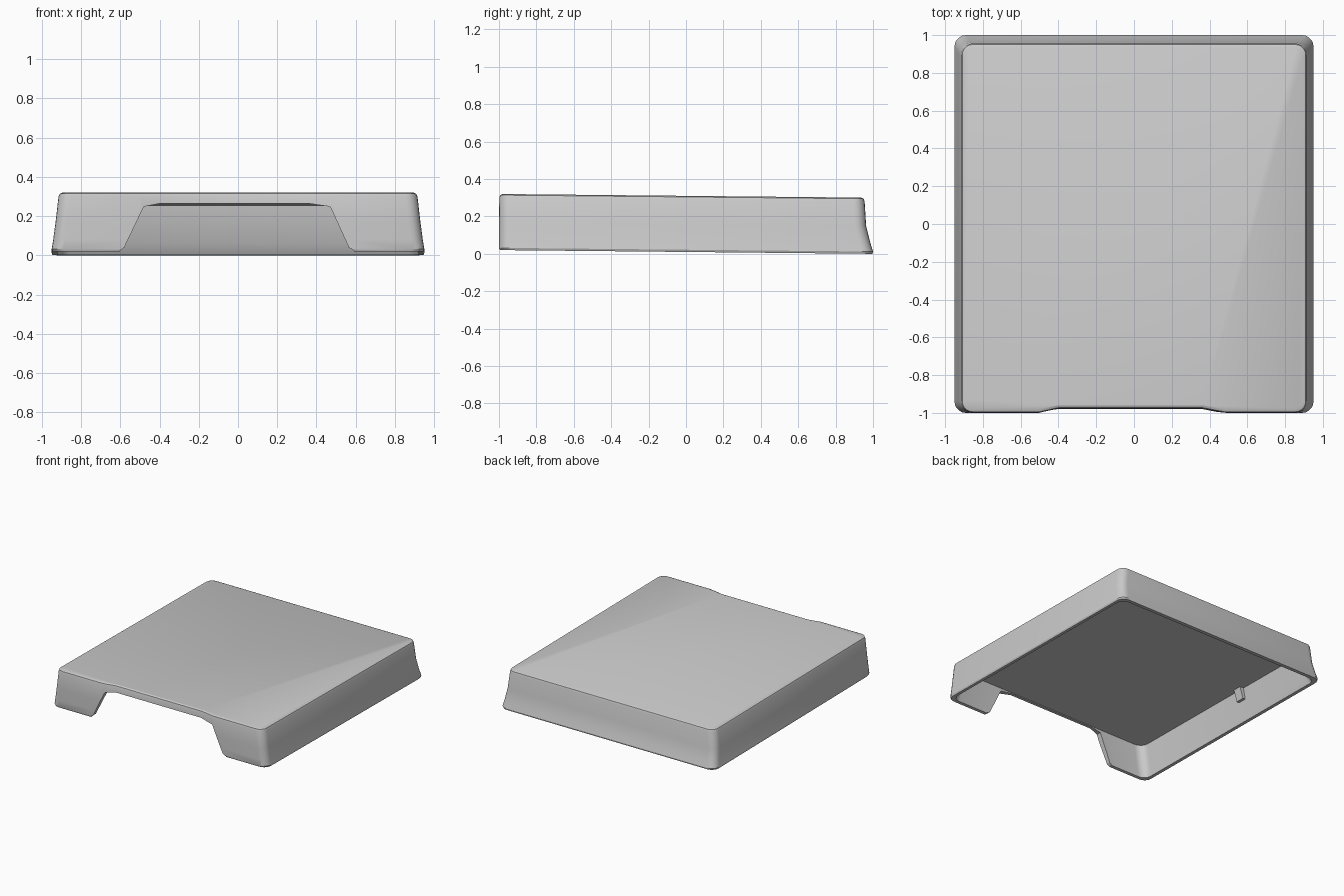
import bpy, bmesh, math

if "Cube" in bpy.data.objects:
    bpy.data.objects.remove(bpy.data.objects["Cube"])


def make_object(name, bm):
    bmesh.ops.recalc_face_normals(bm, faces=bm.faces)
    mesh = bpy.data.meshes.new(name)
    bm.to_mesh(mesh)
    bm.free()
    ob = bpy.data.objects.new(name, mesh)
    bpy.context.collection.objects.link(ob)
    return ob


def ring(bm, hw, y0, y1, z, r, dent, seg=5):
    """Rounded rectangle, tilted slightly down to the back, with a recessed front middle."""
    pts = []
    corners = [(hw - r, y0 + r, 270), (hw - r, y1 - r, 0),
               (-hw + r, y1 - r, 90), (-hw + r, y0 + r, 180)]
    for cx, cy, start in corners:
        for i in range(seg + 1):
            a = math.radians(start + 90 * i / seg)
            pts.append((cx + r * math.cos(a), cy + r * math.sin(a)))
    pts += [(-0.50, y0), (-0.40, y0 + dent), (0.36, y0 + dent), (0.48, y0)]
    return [bm.verts.new((x, y, z + 0.01 * (1 - y))) for x, y in pts]


# Hollow shell: outer wall rings up to the top, inner rings from the rim to the ceiling
bm = bmesh.new()
#          half width, front, back, z, corner radius, front recess
inner_first = [
    (0.875, -0.955, 0.915, 0.250, 0.07, 0.0),
    (0.910, -0.965, 0.935, 0.060, 0.07, 0.0),
    (0.920, -0.970, 0.965, 0.002, 0.06, 0.0),
    (0.945, -0.995, 0.997, 0.000, 0.06, 0.0),
    (0.950, -1.000, 1.000, 0.012, 0.06, 0.0),
    (0.942, -1.000, 0.985, 0.060, 0.06, 0.0),
    (0.930, -1.000, 0.963, 0.150, 0.06, 0.012),
    (0.915, -0.998, 0.955, 0.280, 0.06, 0.022),
    (0.909, -0.994, 0.950, 0.294, 0.055, 0.022),
    (0.895, -0.980, 0.937, 0.300, 0.05, 0.020),
]
rings = [ring(bm, *spec) for spec in inner_first]
for a, b in zip(rings, rings[1:]):
    n = len(a)
    for i in range(n):
        j = (i + 1) % n
        bm.faces.new((a[i], a[j], b[j], b[i]))
bm.faces.new(rings[0])
bm.faces.new(rings[-1])
shell = make_object("cover_shell", bm)

# Opening in the front wall that leaves two feet at the corners
bm = bmesh.new()
profile = [(-0.62, -0.1), (-0.60, 0.025), (-0.58, 0.04), (-0.48, 0.248), (-0.40, 0.264),
           (0.36, 0.264), (0.47, 0.248), (0.565, 0.04), (0.59, 0.025), (0.61, -0.1)]
face = bm.faces.new([bm.verts.new((x, -1.1, z)) for x, z in profile])
side = bmesh.ops.extrude_face_region(bm, geom=[face])
verts = [g for g in side["geom"] if isinstance(g, bmesh.types.BMVert)]
bmesh.ops.translate(bm, verts=verts, vec=(0, 0.2, 0))
cutter = make_object("front_opening_cutter", bm)
cutter.hide_render = True

cut = shell.modifiers.new("front_opening", 'BOOLEAN')
cut.operation = 'DIFFERENCE'
cut.solver = 'EXACT'
cut.object = cutter
bpy.context.view_layer.objects.active = shell
shell.select_set(True)
bpy.ops.object.modifier_apply(modifier=cut.name)
bpy.data.objects.remove(cutter)
bpy.ops.object.shade_smooth_by_angle(angle=math.radians(25))

# Small clip on the inside of the left wall
bm = bmesh.new()
bmesh.ops.create_cube(bm, size=1)
for v in bm.verts:
    low = v.co.z < 0
    v.co = ((-0.91 if v.co.x < 0 else (-0.87 if low else -0.84)),
            0.17 + v.co.y * 0.07, 0.17 if low else 0.265)
make_object("inner_clip", bm)
